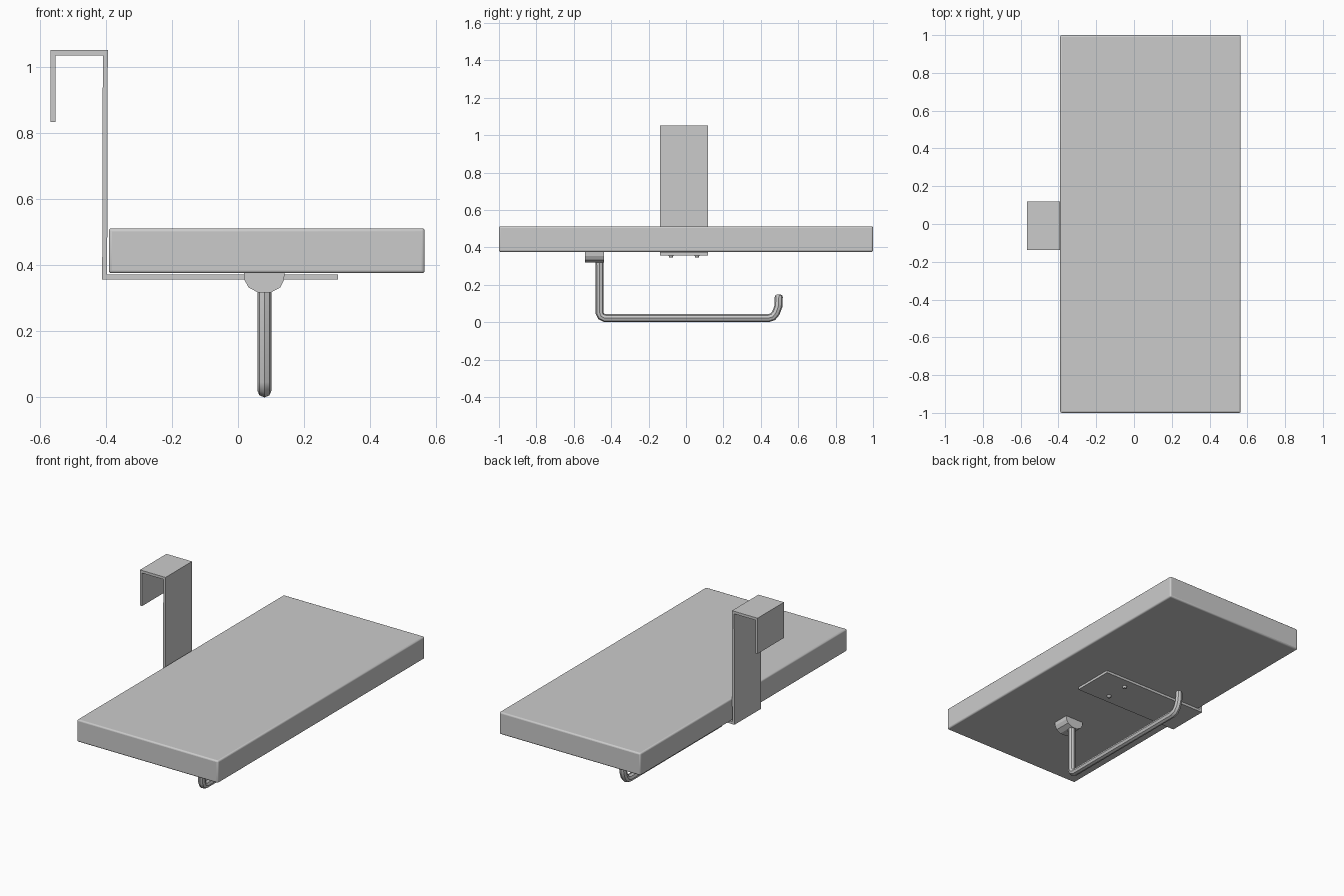
import bpy, bmesh, math
from mathutils import Matrix

if "Cube" in bpy.data.objects:
    bpy.data.objects.remove(bpy.data.objects["Cube"], do_unlink=True)

GREY = (0.6, 0.6, 0.6, 1.0)
grey = bpy.data.materials.new("plain_grey")
grey.use_nodes = True
grey.diffuse_color = GREY
grey.node_tree.nodes["Principled BSDF"].inputs["Base Color"].default_value = GREY


def add_mesh(name, bm):
    bmesh.ops.recalc_face_normals(bm, faces=bm.faces[:])
    mesh = bpy.data.meshes.new(name)
    bm.to_mesh(mesh)
    bm.free()
    mesh.materials.append(grey)
    obj = bpy.data.objects.new(name, mesh)
    bpy.context.collection.objects.link(obj)
    return obj


def extrude_profile(name, profile, y0, y1):
    """Extrude a closed (x, z) outline along y."""
    bm = bmesh.new()
    face = bm.faces.new([bm.verts.new((x, y0, z)) for x, z in profile])
    side = bmesh.ops.extrude_face_region(bm, geom=[face])["geom"]
    moved = [v for v in side if isinstance(v, bmesh.types.BMVert)]
    bmesh.ops.translate(bm, verts=moved, vec=(0, y1 - y0, 0))
    return add_mesh(name, bm)


def smooth(obj, degrees):
    bpy.ops.object.select_all(action='DESELECT')
    obj.select_set(True)
    bpy.context.view_layer.objects.active = obj
    bpy.ops.object.shade_smooth_by_angle(angle=math.radians(degrees))


# Shelf board with softly rounded edges
board = extrude_profile("shelf_board", [(-0.391, 0.376), (0.565, 0.376),
                                        (0.565, 0.512), (-0.391, 0.512)], -1, 1)
bevel = board.modifiers.new("rounded_edges", 'BEVEL')
bevel.width = 0.009
bevel.segments = 3
smooth(board, 40)

# Bent strip: hooks over a rail, drops down and runs under the board
extrude_profile("hanging_bracket", [
    (-0.567, 0.833), (-0.553, 0.833), (-0.553, 1.035), (-0.409, 1.035),
    (-0.411, 0.357), (0.302, 0.357), (0.302, 0.372), (-0.396, 0.372),
    (-0.394, 1.051), (-0.567, 1.051)], -0.138, 0.118)

# Screw heads under the bracket
for label, y in (("front", -0.08), ("back", 0.059)):
    bm = bmesh.new()
    bmesh.ops.create_cone(bm, cap_ends=True, segments=12, radius1=0.009,
                          radius2=0.014, depth=0.014,
                          matrix=Matrix.Translation((0.12, y, 0.352)))
    smooth(add_mesh(label + "_screw", bm), 40)

# Faceted mount that holds the rod
extrude_profile("rod_mount", [
    (0.018, 0.378), (0.020, 0.355), (0.032, 0.333), (0.060, 0.318),
    (0.100, 0.318), (0.128, 0.333), (0.139, 0.355), (0.141, 0.378)],
    -0.54, -0.438)

# Bent rod: (y, z, relative radius) along its centre line
path = [(-0.462, 0.330, 1), (-0.462, 0.050, 1), (-0.454, 0.031, 1),
        (-0.432, 0.0215, 1), (0.440, 0.0215, 1), (0.464, 0.029, 1),
        (0.481, 0.050, 1), (0.494, 0.085, 1), (0.496, 0.135, 1),
        (0.496, 0.143, 0.85), (0.496, 0.147, 0.5)]
curve = bpy.data.curves.new("holder_rod", 'CURVE')
curve.dimensions = '3D'
curve.bevel_depth = 0.0215
curve.bevel_resolution = 2
curve.use_fill_caps = True
spline = curve.splines.new('POLY')
spline.points.add(len(path) - 1)
for point, (y, z, r) in zip(spline.points, path):
    point.co = (0.08, y, z, 1)
    point.radius = r
curve.materials.append(grey)
rod = bpy.data.objects.new("holder_rod", curve)
bpy.context.collection.objects.link(rod)
bpy.ops.object.select_all(action='DESELECT')
rod.select_set(True)
bpy.context.view_layer.objects.active = rod
bpy.ops.object.convert(target='MESH')
smooth(bpy.context.view_layer.objects.active, 40)
